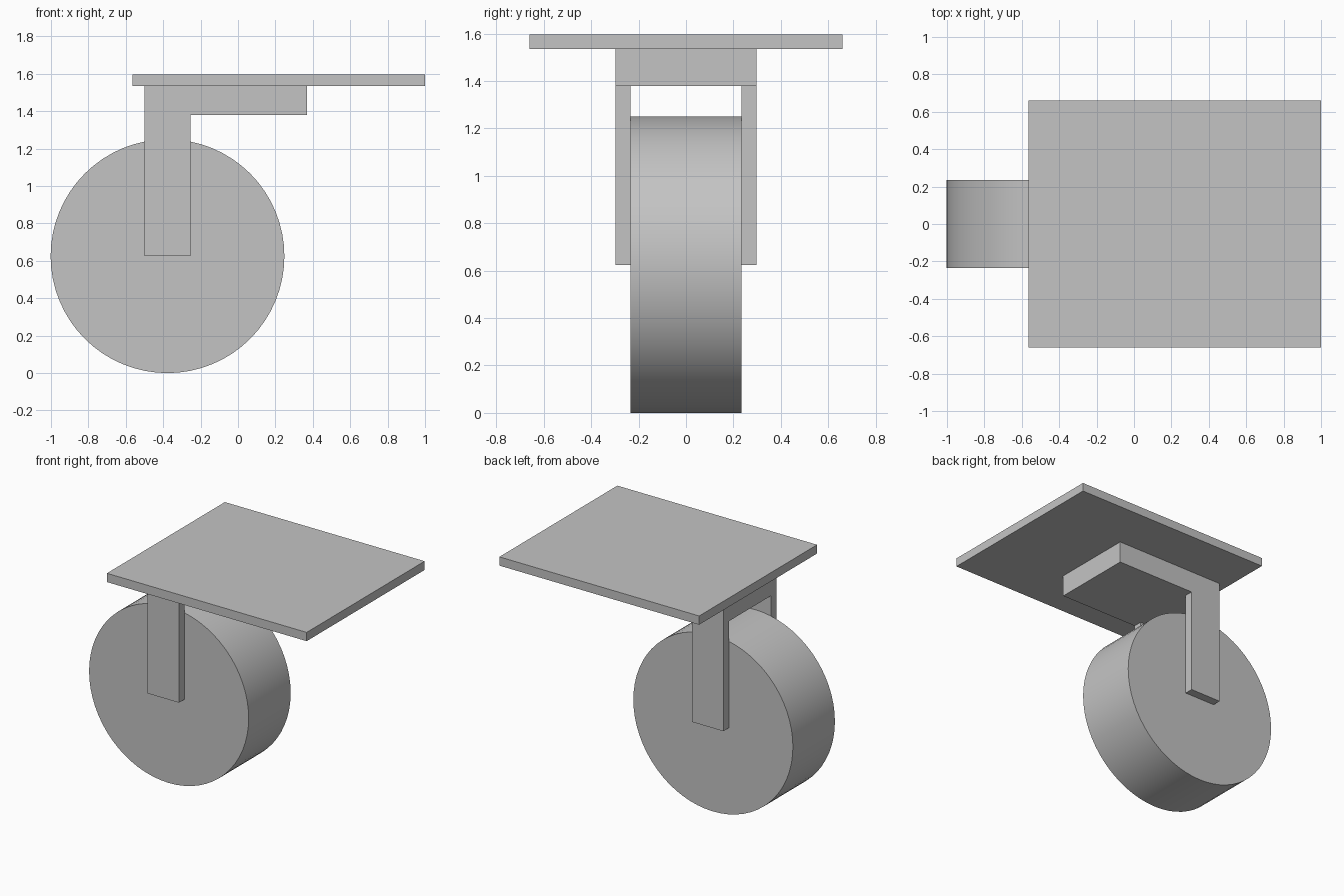
import bpy
import bmesh
import math
from mathutils import Matrix, Vector

cube = bpy.data.objects.get("Cube")
if cube:
    bpy.data.objects.remove(cube, do_unlink=True)

grey = bpy.data.materials.new("plain grey")
grey.use_nodes = True
COLOUR = (0.55, 0.55, 0.55, 1)
grey.diffuse_color = COLOUR
grey.node_tree.nodes["Principled BSDF"].inputs["Base Color"].default_value = COLOUR

# Shared dimensions
WHEEL_R, WHEEL_HALF = 0.625, 0.235
AXLE_X = -0.377
FORK_HALF = 0.297
LEG_X0, LEG_X1, ARM_X = -0.5, -0.255, 0.37
ARM_Z0, ARM_Z1, TOP_Z = 1.38, 1.535, 1.597


def add_object(name, bm):
    bmesh.ops.recalc_face_normals(bm, faces=bm.faces)
    mesh = bpy.data.meshes.new(name)
    bm.to_mesh(mesh)
    bm.free()
    mesh.materials.append(grey)
    obj = bpy.data.objects.new(name, mesh)
    bpy.context.collection.objects.link(obj)
    return obj


def box(name, low, high):
    low, high = Vector(low), Vector(high)
    bm = bmesh.new()
    bmesh.ops.create_cube(bm, size=1, matrix=Matrix.Translation((low + high) / 2)
                          @ Matrix.Diagonal((*(high - low), 1)))
    return add_object(name, bm)


def extrude_y(name, profile, half):
    """Extrude an x-z outline symmetrically along y."""
    bm = bmesh.new()
    face = bm.faces.new([bm.verts.new((x, -half, z)) for x, z in profile])
    new = bmesh.ops.extrude_face_region(bm, geom=[face])["geom"]
    verts = [v for v in new if isinstance(v, bmesh.types.BMVert)]
    bmesh.ops.translate(bm, verts=verts, vec=(0, 2 * half, 0))
    return add_object(name, bm)


# Mounting plate
box("mounting_plate", (-0.565, -0.66, ARM_Z1), (1, 0.66, TOP_Z))

# Fork: offset arm and legs in one outline, slotted for the wheel
fork = extrude_y("fork", [(LEG_X0, WHEEL_R), (LEG_X1, WHEEL_R), (LEG_X1, ARM_Z0),
                          (ARM_X, ARM_Z0), (ARM_X, ARM_Z1), (LEG_X0, ARM_Z1)], FORK_HALF)
slot = box("slot_cutter", (LEG_X0 - 0.1, -WHEEL_HALF, 0.5),
           (LEG_X1 + 0.1, WHEEL_HALF, ARM_Z0))
slot.hide_render = True
cut = fork.modifiers.new("wheel_slot", "BOOLEAN")
cut.operation = "DIFFERENCE"
cut.solver = "EXACT"
cut.object = slot
bpy.ops.object.select_all(action="DESELECT")
bpy.context.view_layer.objects.active = fork
fork.select_set(True)
bpy.ops.object.modifier_apply(modifier=cut.name)
bpy.data.objects.remove(slot, do_unlink=True)

# Wheel
bm = bmesh.new()
bmesh.ops.create_cone(bm, cap_ends=True, segments=64, radius1=WHEEL_R, radius2=WHEEL_R,
                      depth=2 * WHEEL_HALF,
                      matrix=Matrix.Translation((AXLE_X, 0, WHEEL_R))
                      @ Matrix.Rotation(math.pi / 2, 4, "X"))
wheel = add_object("wheel", bm)
bpy.ops.object.select_all(action="DESELECT")
bpy.context.view_layer.objects.active = wheel
wheel.select_set(True)
bpy.ops.object.shade_smooth_by_angle(angle=math.radians(30))
